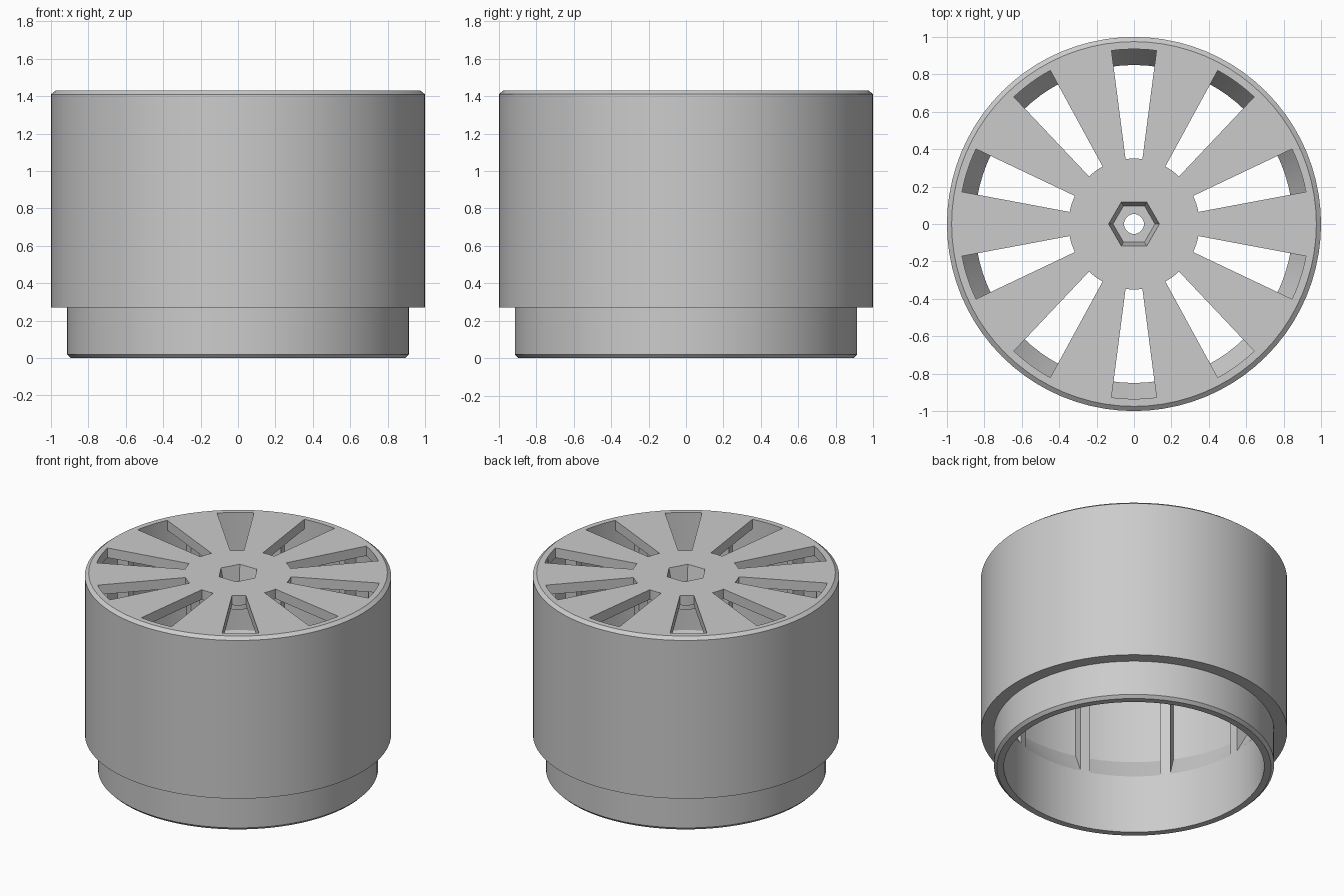
import bpy, bmesh
from math import sin, cos, pi, radians
from mathutils import Matrix, Vector

cube = bpy.data.objects.get("Cube")
if cube:
    bpy.data.objects.remove(cube, do_unlink=True)

TOP = 1.43
SPOKES = 10
STEP = 2 * pi / SPOKES

grey = bpy.data.materials.new("light_grey")
grey.use_nodes = True
colour = (0.6, 0.6, 0.6, 1)
grey.diffuse_color = colour
grey.node_tree.nodes["Principled BSDF"].inputs["Base Color"].default_value = colour


def make(name, bm):
    bmesh.ops.recalc_face_normals(bm, faces=bm.faces)
    mesh = bpy.data.meshes.new(name)
    bm.to_mesh(mesh)
    bm.free()
    obj = bpy.data.objects.new(name, mesh)
    mesh.materials.append(grey)
    bpy.context.collection.objects.link(obj)
    return obj


def polar(r, a):
    return r * cos(a), r * sin(a)


def prism(bm, low, z_low, high, z_high):
    """Closed solid between two outlines with the same point count."""
    a = [bm.verts.new((x, y, z_low)) for x, y in low]
    b = [bm.verts.new((x, y, z_high)) for x, y in high]
    bm.faces.new(a)
    bm.faces.new(b)
    for i in range(len(a)):
        j = (i + 1) % len(a)
        bm.faces.new((a[i], a[j], b[j], b[i]))


def cut(obj, cutter):
    cutter.hide_render = True
    mod = obj.modifiers.new("cut", 'BOOLEAN')
    mod.operation = 'DIFFERENCE'
    mod.solver = 'EXACT'
    mod.object = cutter
    bpy.context.view_layer.objects.active = obj
    bpy.ops.object.modifier_apply(modifier=mod.name)
    bpy.data.objects.remove(cutter, do_unlink=True)


# Turned body: stepped cup with a bored hub boss under the top plate
profile = [
    (0.053, TOP), (0.975, TOP), (1.0, TOP - 0.02), (1.0, 0.27),
    (0.915, 0.27), (0.915, 0.02), (0.895, 0), (0.85, 0),
    (0.85, 0.42), (0.94, 0.58), (0.94, TOP - 0.07),
    (0.2, TOP - 0.07), (0.2, TOP - 0.17), (0.053, TOP - 0.17),
]
bm = bmesh.new()
ring = [bm.verts.new((r, 0, z)) for r, z in profile]
edges = [bm.edges.new((ring[i - 1], ring[i])) for i in range(len(ring))]
bmesh.ops.spin(bm, geom=ring + edges, cent=(0, 0, 0), axis=(0, 0, 1),
               angle=2 * pi, steps=80, use_merge=True)
bmesh.ops.remove_doubles(bm, verts=bm.verts, dist=0.0001)
body = make("slotted_cup", bm)

# Wedge-shaped slots between the spokes
bm = bmesh.new()
half = radians(7.4)
for k in range(SPOKES):
    mid = pi / 2 + k * STEP
    turns = [mid + half * t / 3 for t in range(-3, 4)]
    outline = [polar(0.935, a) for a in turns]
    outline += [polar(0.35, a) for a in reversed(turns)]
    prism(bm, outline, TOP - 0.12, outline, TOP + 0.1)
cut(body, make("slot_cutter", bm))

# Tapered hexagonal nut pocket
bm = bmesh.new()
floor, mouth = ([polar(r, i * pi / 3) for i in range(6)] for r in (0.112, 0.138))
prism(bm, floor, TOP - 0.11, mouth, TOP + 0.01)
cut(body, make("nut_pocket_cutter", bm))

# Upright ribs under the spokes, dying into the inner slope
bm = bmesh.new()
for k in range(SPOKES):
    turn = Matrix.Rotation(k * STEP, 4, 'Z')
    corners = [(0.85, -0.032), (0.96, -0.032), (0.96, 0.032), (0.85, 0.032)]
    outline = [(turn @ Vector((x, y, 0))).xy for x, y in corners]
    prism(bm, outline, 0.42, outline, TOP - 0.05)
ribs = make("inner_ribs", bm)

# Smooth the turned walls and keep the edges crisp
bpy.ops.object.select_all(action='DESELECT')
body.select_set(True)
bpy.context.view_layer.objects.active = body
bpy.ops.object.shade_smooth_by_angle(angle=radians(25))
